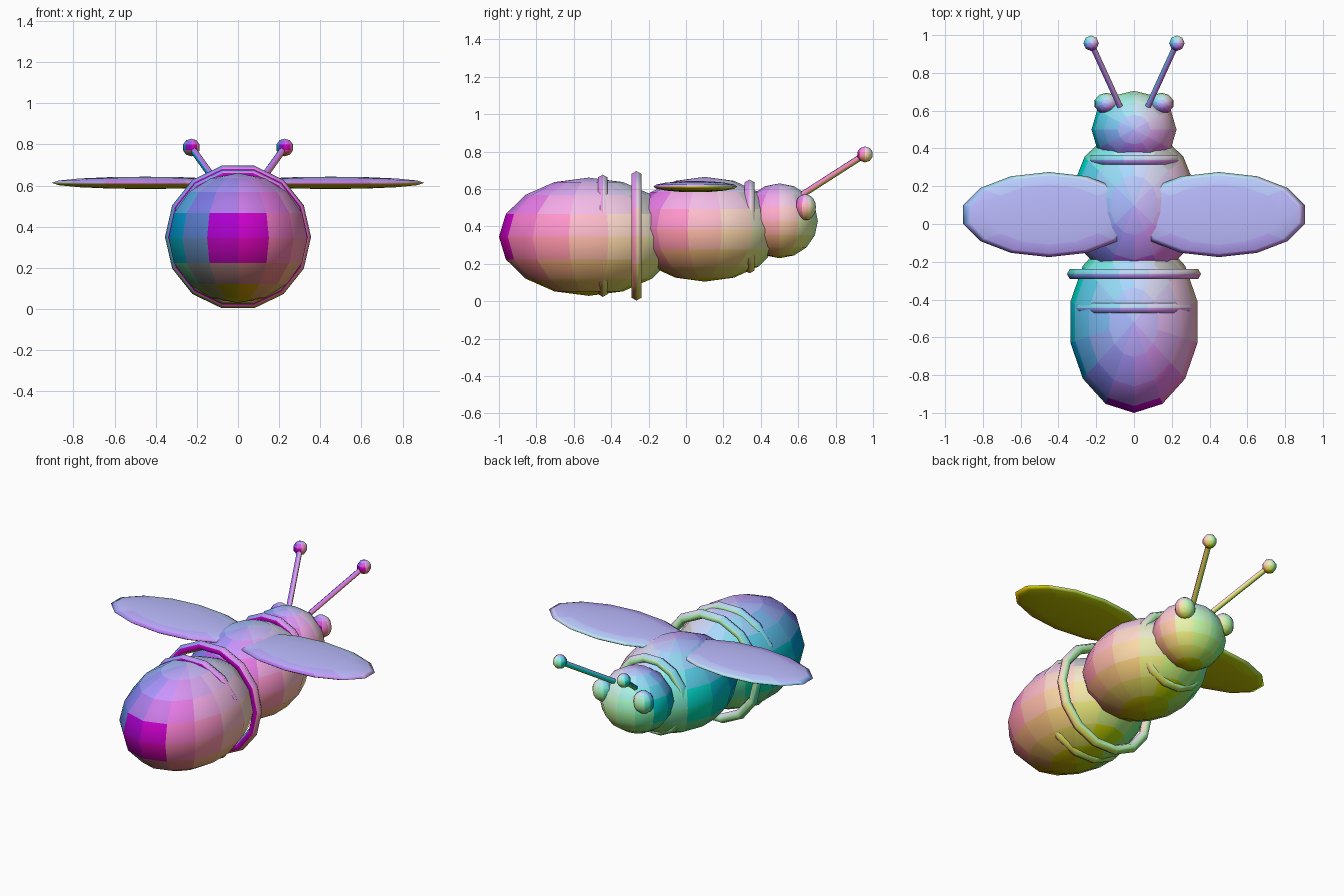
import bpy
from math import pi
from mathutils import Vector

if "Cube" in bpy.data.objects:
    bpy.data.objects.remove(bpy.data.objects["Cube"])


def tint(ob):
    # colour each face by the way it points: x -> red, y -> green, z -> blue
    slots = {}
    for f in ob.data.polygons:
        key = tuple(round(c * 5) for c in f.normal)
        if key not in slots:
            name = "facing_%d_%d_%d" % key
            mat = bpy.data.materials.get(name)
            if mat is None:
                mat = bpy.data.materials.new(name)
                r, g, b = [min(1, max(0, 0.5 + c / 10)) for c in key]
                mat.diffuse_color = (r, g, b, 1)
                mat.use_nodes = True
                mat.node_tree.nodes["Principled BSDF"].inputs["Base Color"].default_value = mat.diffuse_color
            slots[key] = len(ob.data.materials)
            ob.data.materials.append(mat)
        f.material_index = slots[key]


def finish(name):
    ob = bpy.context.object
    ob.name = name
    bpy.ops.object.transform_apply(location=False, rotation=True, scale=True)
    bpy.ops.object.shade_smooth()
    tint(ob)
    return ob


def ball(name, loc, radii, seg=14, rings=8):
    bpy.ops.mesh.primitive_uv_sphere_add(
        segments=seg, ring_count=rings, radius=1, location=loc)
    bpy.context.object.scale = radii
    return finish(name)


def band(name, loc, outer, minor=0.03):
    bpy.ops.mesh.primitive_torus_add(
        location=loc, rotation=(pi / 2, 0, 0), major_segments=14,
        minor_segments=6, major_radius=outer - minor, minor_radius=minor)
    return finish(name)


def rod(name, a, b, r):
    a, b = Vector(a), Vector(b)
    d = b - a
    bpy.ops.mesh.primitive_cylinder_add(
        vertices=6, radius=r, depth=d.length, location=(a + b) / 2,
        rotation=d.to_track_quat('Z', 'Y').to_euler())
    finish(name)
    bpy.ops.object.shade_smooth_by_angle(angle=1.15)


# body
ball("abdomen", (0, -0.52, 0.345), (0.346, 0.48, 0.316))
ball("thorax", (0, 0.1, 0.385), (0.335, 0.41, 0.28))
ball("head", (0, 0.5, 0.43), (0.225, 0.205, 0.2), 12, 8)

# stripes
band("waist_stripe", (0, -0.265, 0.35), 0.355)
band("abdomen_stripe", (0, -0.445, 0.35), 0.335)
band("neck_stripe", (0, 0.34, 0.40), 0.257)

# mirrored parts
for side, s in (("left", -1), ("right", 1)):
    ball(side + "_wing", (s * 0.45, 0.05, 0.613), (0.466, 0.225, 0.03))
    ball(side + "_eye", (s * 0.146, 0.638, 0.503), (0.065, 0.057, 0.07), 10, 8)
    tip = (s * 0.227, 0.957, 0.785)
    rod(side + "_antenna", (s * 0.075, 0.625, 0.572), tip, 0.017)
    ball(side + "_antenna_tip", tip, (0.043, 0.043, 0.043), 8, 5)
